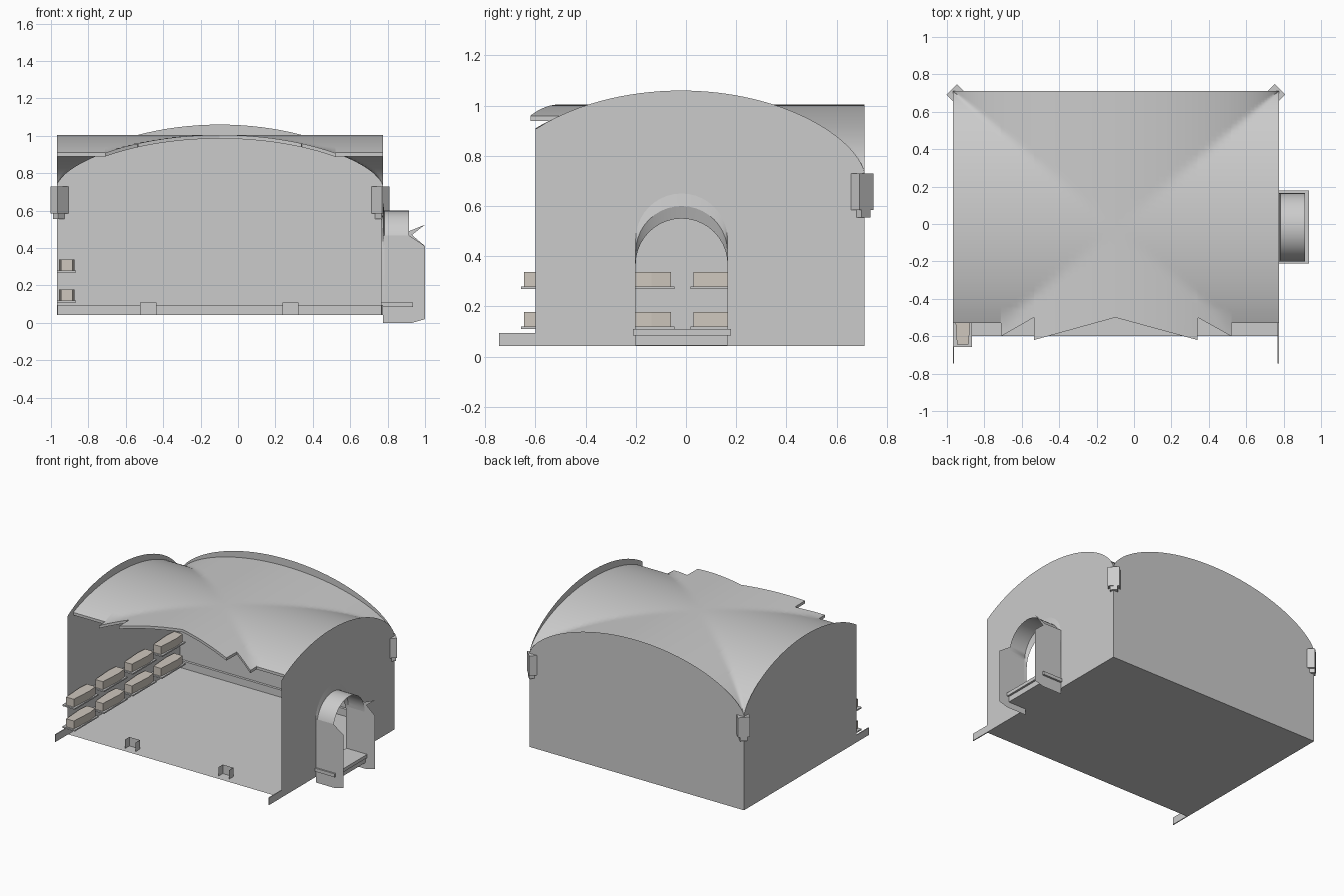
import bpy, bmesh, math

if "Cube" in bpy.data.objects:
    bpy.data.objects.remove(bpy.data.objects["Cube"])

CX, HX = -0.097, 0.872      # vault centre and half width across x
CY, HY = -0.02, 0.73        # and across y
FLOOR, SPRING = 0.042, 0.73
DY, DR = -0.0175, 0.183     # doorway centre and radius


def mesh(name, verts, faces, smooth=False, mat=None):
    me = bpy.data.meshes.new(name)
    me.from_pydata(verts, [], faces)
    me.update()
    ob = bpy.data.objects.new(name, me)
    bpy.context.collection.objects.link(ob)
    if mat:
        me.materials.append(mat)
    if smooth:
        bpy.ops.object.select_all(action='DESELECT')
        ob.select_set(True)
        bpy.context.view_layer.objects.active = ob
        bpy.ops.object.shade_smooth_by_angle(angle=math.radians(35))
    return ob


def box(name, x0, x1, y0, y1, z0, z1):
    return prism(name, [(x0, y0), (x1, y0), (x1, y1), (x0, y1)], z0, z1)


def prism(name, plan, z0, z1, mat=None):
    n = len(plan)
    v = [(x, y, z0) for x, y in plan] + [(x, y, z1) for x, y in plan]
    f = [tuple(reversed(range(n))), tuple(range(n, 2 * n))]
    f += [(i, (i + 1) % n, n + (i + 1) % n, n + i) for i in range(n)]
    return mesh(name, v, f, mat=mat)


def sheet(name, pts):
    ob = mesh(name, pts, [tuple(range(len(pts)))])
    bm = bmesh.new()
    bm.from_mesh(ob.data)
    bmesh.ops.triangulate(bm, faces=bm.faces[:])
    bm.to_mesh(ob.data)
    bm.free()
    return ob


def arch(t, crown):
    return SPRING + (crown - SPRING) * max(0.0, 1 - t * t) ** 0.63


def door_arc(crown, n=20):
    return [(DY - DR * math.cos(math.pi * i / n),
             crown - DR + DR * math.sin(math.pi * i / n)) for i in range(n + 1)]


# Floor
X0, X1, Y0, Y1 = CX - HX, CX + HX, -0.6, CY + HY
sheet("floor", [(X0, Y0, FLOOR), (X1, Y0, FLOOR), (X1, Y1, FLOOR), (X0, Y1, FLOOR)])

# Walls with arched tops, the right one with a doorway
N = 48
tops = [Y1 + (Y0 - Y1) * (1 - math.cos(math.pi / 2 * i / N)) for i in range(N + 1)]
side = [(y, arch((y - CY) / HY, 1.06)) for y in tops]
door = [(DY - DR, FLOOR)] + door_arc(0.65) + [(DY + DR, FLOOR)]
base = [(Y0, FLOOR)]
sheet("left_wall", [(X0, y, z) for y, z in side + base + [(Y1, FLOOR)]])
sheet("right_wall", [(X1, y, z) for y, z in side + base + door + [(Y1, FLOOR)]])
us = [math.cos(math.pi * i / N) for i in range(N + 1)]
sheet("back_wall", [(CX + HX * u, Y1, arch(u, 1.06)) for u in us]
      + [(X0, Y1, FLOOR), (X1, Y1, FLOOR)])

# Groin vault with a broken front edge
jag = [(X0, -.53), (-.712, -.53), (-.71, -.6), (-.536, -.5), (-.534, -.62), (-.1, -.5),
       (.339, -.62), (.341, -.5), (.52, -.6), (.522, -.53), (X1, -.53)]


def front(x):
    for (a, ya), (b, yb) in zip(jag, jag[1:]):
        if x <= b:
            return ya + (yb - ya) * (x - a) / (b - a)
    return jag[-1][1]


xs = sorted({round(CX - HX * math.cos(math.pi * i / 72), 4) for i in range(73)}
            | {round(p[0], 4) for p in jag})
ys = [CY + HY * math.cos(math.pi * i / 72) for i in range(73)]
ys = [y for y in ys if y > -0.48]
verts, faces = [], []
for x in xs:
    f = front(x)
    for y in ys + [(f - 0.48) / 2, f]:
        z = max(arch((x - CX) / HX, 1.005), arch((y - CY) / HY, 1.005))
        verts.append((x, y, z))
R = len(ys) + 2
for i in range(len(xs) - 1):
    for j in range(R - 1):
        a = i * R + j
        faces.append((a, a + 1, a + R + 1, a + R))
vault = mesh("groin_vault", verts, faces, smooth=True)

# Thickness lip along the broken vault edge
edge = [verts[i * R + R - 1] for i in range(len(xs))]
m = len(edge)
mesh("vault_broken_edge", edge + [(x, y, z - 0.02) for x, y, z in edge],
     [(i, i + 1, m + i + 1, m + i) for i in range(m - 1)])

# Corner corbels, turned to the diagonal
for sx, label in ((-1, "left"), (1, "right")):
    cx, cy = CX + sx * 0.858, 0.70
    for part, w, d, off, z0, z1 in (("block", .08, .055, 0, .585, .73),
                                    ("foot", .05, .04, .005, .555, .585)):
        ca, plan = math.sqrt(0.5), []
        for a, b in ((-1, -1), (1, -1), (1, 1), (-1, 1)):
            p, q = a * w / 2, b * d / 2 + off
            plan.append((cx + sx * ca * (p + q), cy + ca * (q - p)))
        prism(label + "_corbel_" + part, plan, z0, z1)

# Skirting boards
box("back_skirting", X0, X1, Y1 - .018, Y1, FLOOR, .095)
box("left_skirting", X0, X0 + .007, -.745, Y1, FLOOR, .095)
box("right_skirting_front", X1 - .007, X1, -.745, DY - DR, FLOOR, .095)
box("right_skirting_rear", X1 - .007, X1, DY + DR, Y1, FLOOR, .095)

# Shelves and coffins along the left wall
wood = bpy.data.materials.new("pale_beige")
wood.diffuse_color = (0.62, 0.57, 0.51, 1)
wood.use_nodes = True
wood.node_tree.nodes["Principled BSDF"].inputs["Base Color"].default_value = wood.diffuse_color
for i in range(4):
    ya = -0.645 + i * 0.3375
    yb = ya + 0.2475
    for z in (.11, .27):
        box("shelf", X0, -.867, ya - .012, yb + .014, z, z + .01)
        c = -.915
        plan = [(c - .031, ya), (c + .031, ya), (c + .042, ya + .17),
                (c + .034, yb), (c - .034, yb), (c - .042, ya + .17)]
        prism("coffin", plan, z + .01, z + .068, mat=wood)

# Floor brackets, three thin upright plates each
for x in (-.48, .28):
    u = [(x - .043, -.565), (x - .043, -.515), (x + .043, -.515), (x + .043, -.565)]
    mesh("floor_bracket", [(a, b, z) for z in (FLOOR, .108) for a, b in u],
         [(i, i + 1, i + 5, i + 4) for i in range(3)])


# Doorway lining and hood
def loft(name, sections):
    vs, fs = [], []
    for x, crown, foot in sections:
        pts = door_arc(crown)
        if foot is not None:
            pts = [(pts[0][0], foot)] + pts + [(pts[-1][0], foot)]
        vs += [(x, y, z) for y, z in pts]
    n = len(vs) // len(sections)
    for s in range(len(sections) - 1):
        for i in range(n - 1):
            a = s * n + i
            fs.append((a, a + 1, a + n + 1, a + n))
    mesh(name, vs, fs, smooth=True)


loft("door_hood", [(X1, .65, None), (.782, .60, None), (.915, .60, None)])
loft("door_lining", [(.782, .60, FLOOR), (.764, .55, FLOOR)])

# Jagged passage walls
low = [(X1, 0), (.93, 0), (1, .02), (1, .41)]
near = low + [(.915, .467), (X1, .467)]
far = low + [(.93, .47), (1, .525), (.915, .49), (X1, .49)]
sheet("passage_wall_near", [(x, DY - DR, z) for x, z in near])
sheet("passage_wall_far", [(x, DY + DR, z) for x, z in far])

# Threshold steps
box("threshold_base", X1 - .01, .92, DY - DR, DY + DR, .045, .085)
box("threshold_slab", X1 - .01, .935, -.212, .18, .085, .11)
